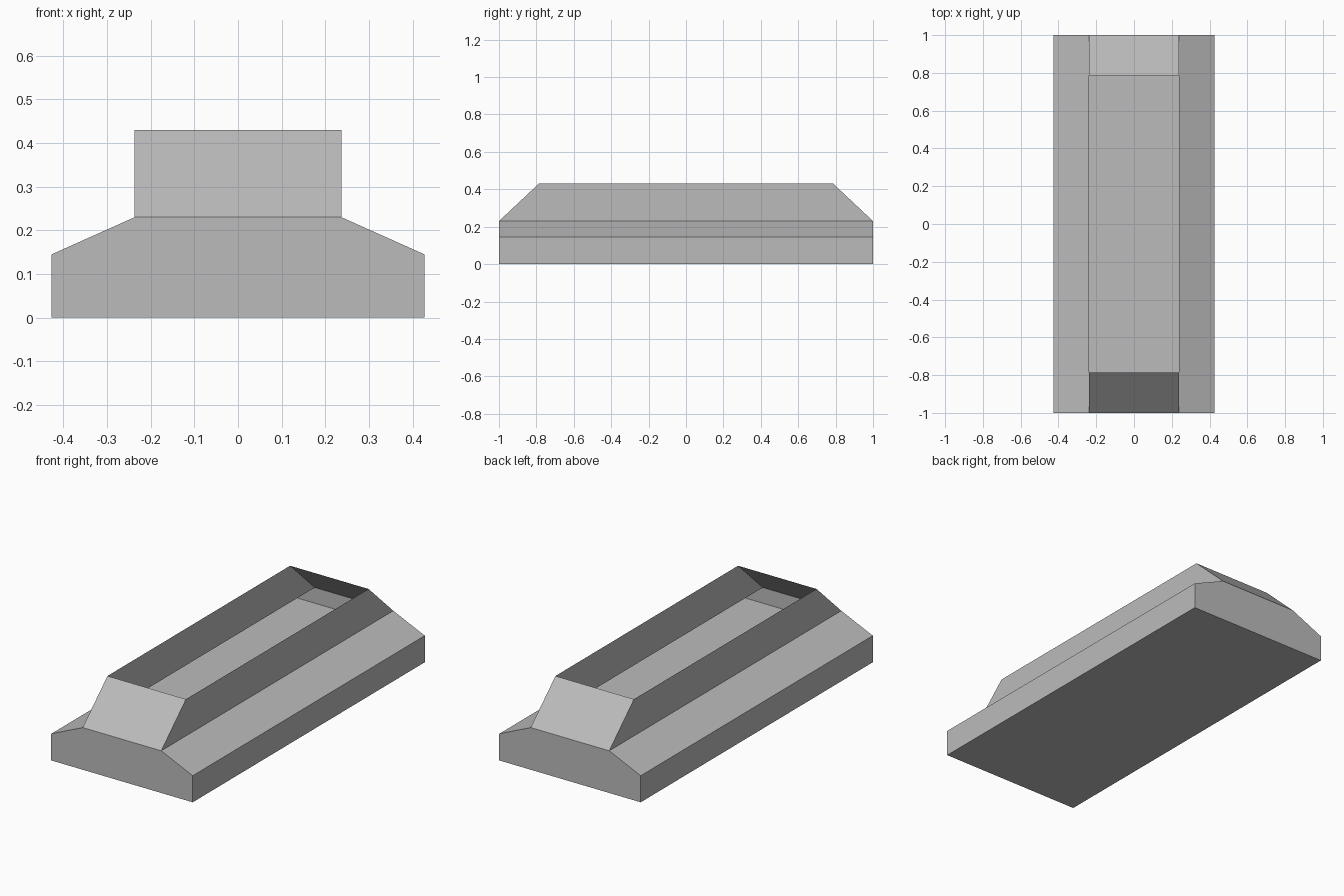
import bpy
import bmesh

cube = bpy.data.objects.get("Cube")
if cube:
    bpy.data.objects.remove(cube, do_unlink=True)

# Single plain colour
GREY = (0.5, 0.5, 0.5, 1.0)
grey = bpy.data.materials.new("plain_grey")
grey.use_nodes = True
grey.diffuse_color = GREY
grey.node_tree.nodes["Principled BSDF"].inputs["Base Color"].default_value = GREY


def ring(bm, half_x, half_y, z):
    """Rectangle of four vertices, counter-clockwise from above."""
    corners = ((-1, -1), (1, -1), (1, 1), (-1, 1))
    return [bm.verts.new((sx * half_x, sy * half_y, z)) for sx, sy in corners]


def loft(name, sections, cap_bottom=False):
    """Join rectangular sections with flat walls; the top stays open."""
    bm = bmesh.new()
    rings = [ring(bm, *s) for s in sections]
    for low, high in zip(rings, rings[1:]):
        for i in range(4):
            j = (i + 1) % 4
            bm.faces.new((low[i], low[j], high[j], high[i]))
    if cap_bottom:
        bm.faces.new(reversed(rings[0]))
    if len(rings) == 1:
        bm.faces.new(rings[0])
    mesh = bpy.data.meshes.new(name)
    bm.to_mesh(mesh)
    bm.free()
    mesh.materials.append(grey)
    obj = bpy.data.objects.new(name, mesh)
    bpy.context.collection.objects.link(obj)
    return obj


HALF_WIDTH, RIM_WIDTH = 0.427, 0.237
DECK_Z, SHOULDER_Z, TOP_Z = 0.145, 0.23, 0.43

# Outer shell: block base, sloping shoulders, open rim with raked ends
loft("trough_shell", [
    (HALF_WIDTH, 1, 0),
    (HALF_WIDTH, 1, DECK_Z),
    (RIM_WIDTH, 1, SHOULDER_Z),
    (RIM_WIDTH, 0.787, TOP_Z),
], cap_bottom=True)

# Floor inside the hollow, level with the top of the block base
loft("inner_floor", [(HALF_WIDTH - 0.001, 0.999, DECK_Z)])
